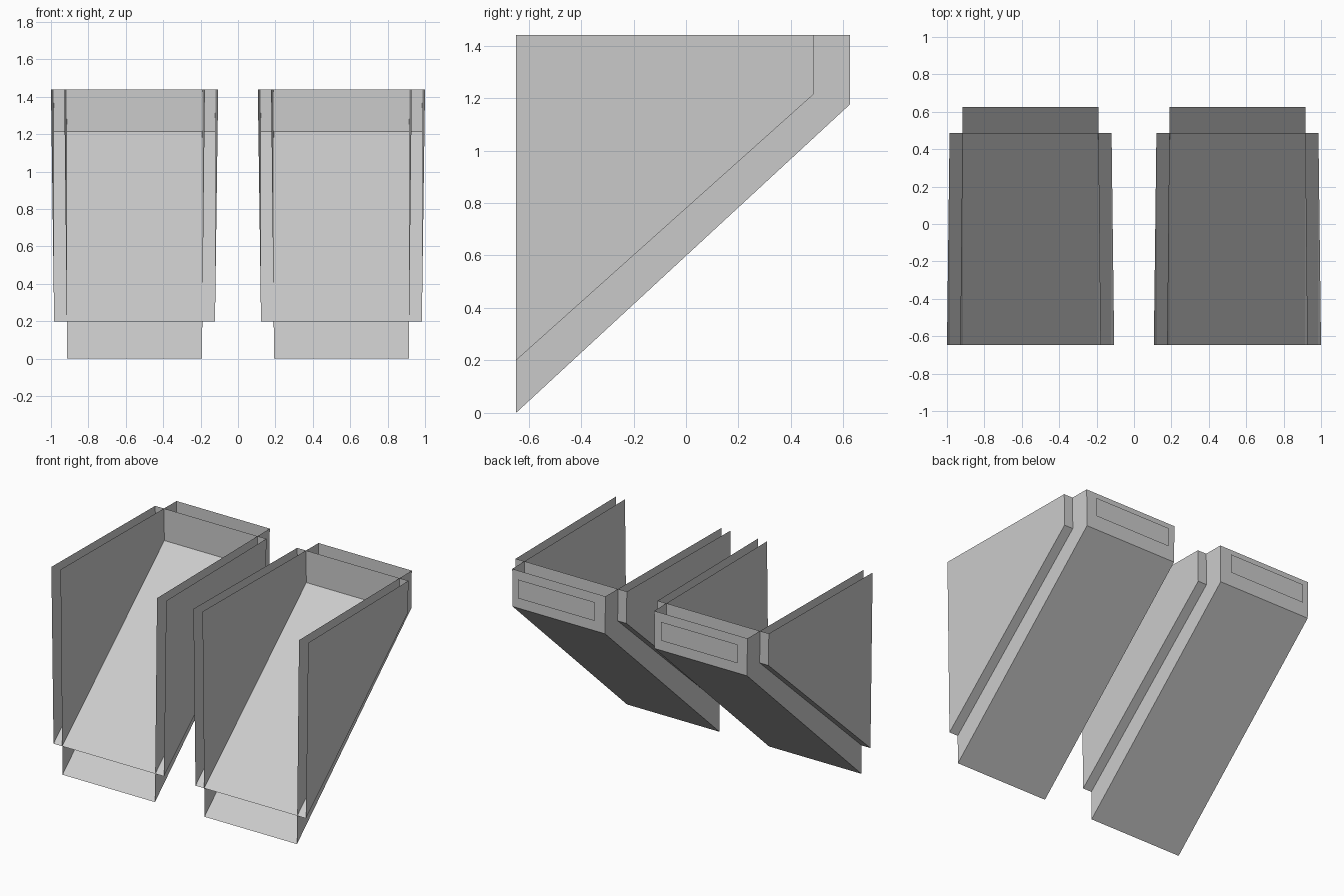
import bpy
import bmesh

if "Cube" in bpy.data.objects:
    bpy.data.objects.remove(bpy.data.objects["Cube"], do_unlink=True)

grey = bpy.data.materials.new("light_grey")
grey.use_nodes = True
colour = (0.6, 0.6, 0.6, 1.0)
grey.diffuse_color = colour
grey.node_tree.nodes["Principled BSDF"].inputs["Base Color"].default_value = colour

FRONT, TOP, CENTRE = -0.648, 1.44, 0.553


def finish(bm, name):
    mesh = bpy.data.meshes.new(name)
    bm.to_mesh(mesh)
    bm.free()
    mesh.materials.append(grey)
    obj = bpy.data.objects.new(name, mesh)
    bpy.context.collection.objects.link(obj)


def open_scoop(name, sign, half, flare, front_z, back_y, back_z):
    """Sheet tray, open at the front and top, with sides leaning outwards."""
    bm = bmesh.new()
    profile = [(FRONT, front_z), (FRONT, TOP), (back_y, TOP), (back_y, back_z)]
    # The lean grows with height above the sloping floor
    leans = [0, flare, flare * (TOP - back_z) / (TOP - front_z), 0]
    inner, outer = [
        [bm.verts.new((sign * (CENTRE + side * (half + lean)), y, z))
         for (y, z), lean in zip(profile, leans)]
        for side in (-1, 1)]
    bm.faces.new(inner)
    bm.faces.new(outer)
    bm.faces.new((inner[0], outer[0], outer[3], inner[3]))  # floor
    bm.faces.new((inner[3], outer[3], outer[2], inner[2]))  # back wall
    bmesh.ops.recalc_face_normals(bm, faces=bm.faces)
    finish(bm, name)


def back_panel(name, sign):
    """Thin plate standing just off the back wall."""
    bm = bmesh.new()
    corners = [(0.26, 1.258), (0.26, 1.39), (0.853, 1.39), (0.853, 1.258)]
    if sign < 0:
        corners.reverse()
    bm.faces.new([bm.verts.new((sign * x, 0.648, z)) for x, z in corners])
    finish(bm, name)


for label, sign in (("left", 1), ("right", -1)):
    open_scoop(label + "_wide_scoop", sign, 0.43, 0.017, 0.2, 0.487, 1.215)
    open_scoop(label + "_narrow_scoop", sign, 0.36, 0.016, 0.0, 0.625, 1.176)
    back_panel(label + "_back_panel", sign)
